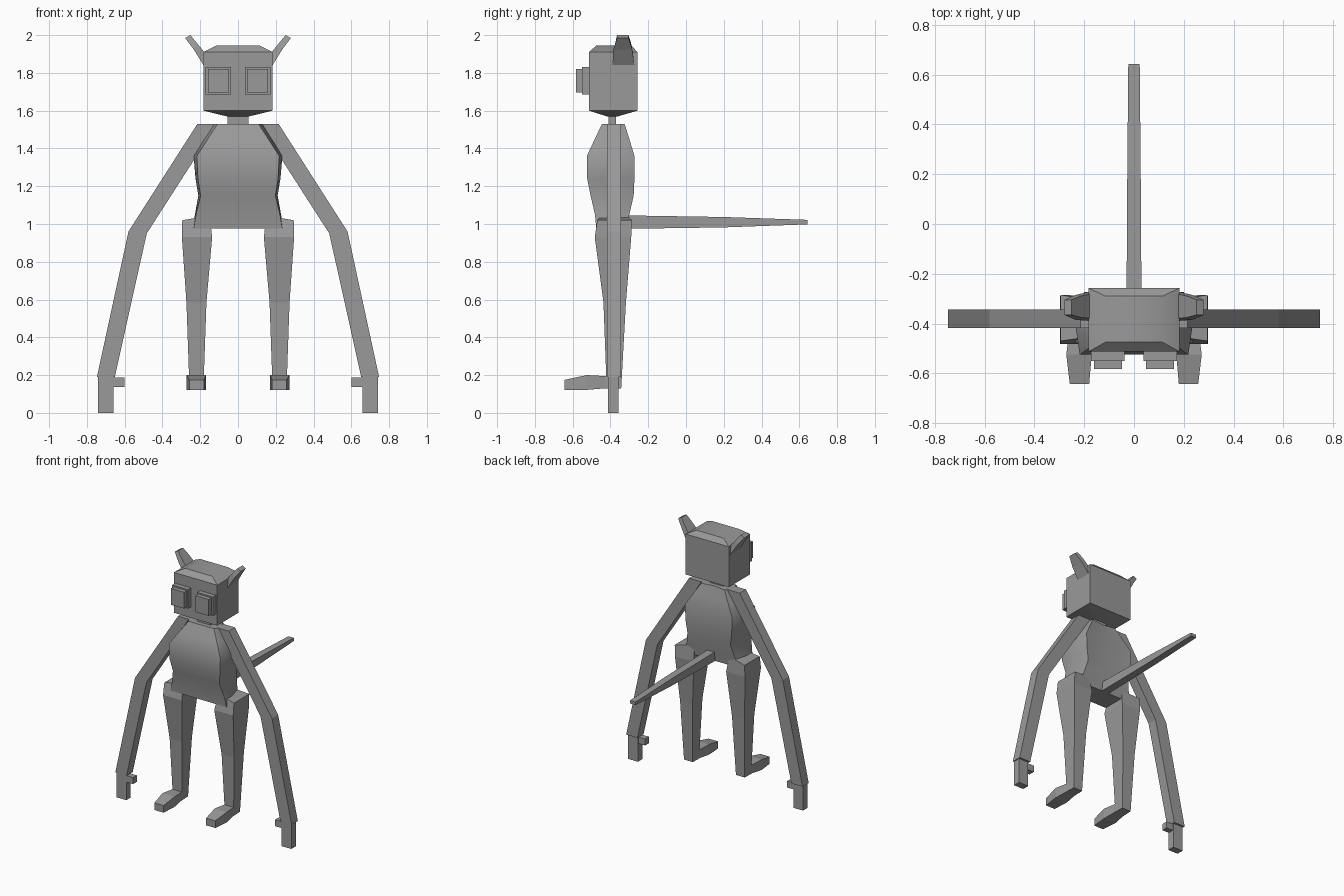
import bpy, bmesh
from mathutils import Vector

if "Cube" in bpy.data.objects:
    bpy.data.objects.remove(bpy.data.objects["Cube"])

grey = bpy.data.materials.new("fur grey")
grey.diffuse_color = (0.32, 0.32, 0.32, 1)
grey.use_nodes = True
grey.node_tree.nodes["Principled BSDF"].inputs["Base Color"].default_value = grey.diffuse_color


def loft(name, rings, smooth=None, mirror=False):
    """Bridge equal-sized rings of points and cap both ends."""
    bm = bmesh.new()
    loops = [[bm.verts.new(p) for p in r] for r in rings]
    n = len(loops[0])
    for a, b in zip(loops, loops[1:]):
        for i in range(n):
            bm.faces.new((a[i], a[(i + 1) % n], b[(i + 1) % n], b[i]))
    bm.faces.new(loops[0])
    bm.faces.new(loops[-1])
    bmesh.ops.recalc_face_normals(bm, faces=bm.faces)
    me = bpy.data.meshes.new(name)
    bm.to_mesh(me)
    bm.free()
    me.materials.append(grey)
    ob = bpy.data.objects.new(name, me)
    bpy.context.collection.objects.link(ob)
    if smooth:
        bpy.ops.object.select_all(action='DESELECT')
        ob.select_set(True)
        bpy.context.view_layer.objects.active = ob
        bpy.ops.object.shade_smooth_by_angle(angle=smooth)
    if mirror:
        ob.modifiers.new("Mirror", 'MIRROR')
    return ob


def rect_z(x0, x1, y0, y1, z):
    return [(x0, y0, z), (x1, y0, z), (x1, y1, z), (x0, y1, z)]


def rect_y(x0, x1, y, z0, z1):
    return [(x0, y, z0), (x1, y, z0), (x1, y, z1), (x0, y, z1)]


def box(name, x0, x1, y0, y1, z0, z1, mirror=False):
    return loft(name, [rect_z(x0, x1, y0, y1, z0), rect_z(x0, x1, y0, y1, z1)], mirror=mirror)


# Head with shallow crown and tapered chin
loft("head", [rect_z(-.06, .06, -.42, -.36, 1.57),
              rect_z(-.183, .183, -.513, -.257, 1.60),
              rect_z(-.183, .183, -.513, -.257, 1.91),
              rect_z(-.115, .115, -.475, -.29, 1.945)], smooth=0.7)
box("neck", -.055, .055, -.41, -.37, 1.52, 1.58)

# Stepped square eyes
box("eye_rim", .038, .172, -.55, -.50, 1.685, 1.83, True)
box("eye_lens", .048, .16, -.583, -.54, 1.695, 1.82, True)

# Ears leaning outwards
loft("ear", [[(.17, -.39, 1.82), (.17, -.27, 1.82), (.17, -.28, 1.90), (.17, -.38, 1.90)],
             [(.235, -.385, 1.925), (.235, -.285, 1.925), (.215, -.29, 1.955), (.215, -.375, 1.955)],
             [(.28, -.365, 1.985), (.28, -.305, 1.985), (.252, -.305, 2.0), (.252, -.365, 2.0)]],
     mirror=True)


# Torso: z, front half width, middle half width, front y, back y
def torso_ring(z, wf, wm, yf, yb):
    return [(-wf, yf, z), (wf, yf, z), (wm, -.41, z), (wf * .92, yb, z),
            (0, yb + (-.015 if z > 1.1 else 0), z), (-wf * .92, yb, z), (-wm, -.41, z)]


loft("torso", [torso_ring(*r) for r in (
    (.975, .235, .24, -.475, -.31), (1.05, .222, .228, -.482, -.30),
    (1.15, .198, .21, -.505, -.277), (1.24, .212, .225, -.523, -.273),
    (1.36, .218, .235, -.525, -.273), (1.45, .16, .18, -.483, -.30),
    (1.53, .108, .13, -.445, -.325))], smooth=0.7)

# Arms, hands and thumbs
loft("arm", [rect_z(.11, .215, -.418, -.343, 1.53),
             [(.483, -.418, .95), (.58, -.418, .96), (.58, -.343, .96), (.483, -.343, .95)],
             rect_z(.652, .747, -.418, -.343, .19)], mirror=True)
box("hand", .658, .74, -.412, -.358, 0, .20, True)
box("thumb", .602, .67, -.41, -.365, .137, .187, True)

# Legs with sloping hips
hip = [(.15, -.45, 1.045), (.295, -.47, 1.02), (.295, -.285, 1.02), (.15, -.31, 1.045)]
loft("leg", [hip, rect_z(.137, .297, -.483, -.29, .93),
             rect_z(.167, .273, -.437, -.318, .585),
             rect_z(.183, .257, -.42, -.343, .13)], mirror=True)

# Feet
loft("foot", [rect_y(.183, .257, -.345, .13, .19),
              rect_y(.18, .26, -.43, .13, .195),
              rect_y(.17, .272, -.525, .122, .20),
              rect_y(.18, .258, -.643, .12, .175)], mirror=True)

# Long tapering tail
loft("tail", [rect_y(-.03, .03, -.38, .975, 1.045),
              rect_y(-.03, .03, -.29, .975, 1.045),
              rect_y(-.027, .027, .2, .982, 1.037),
              rect_y(-.023, .023, .643, .998, 1.022)])
